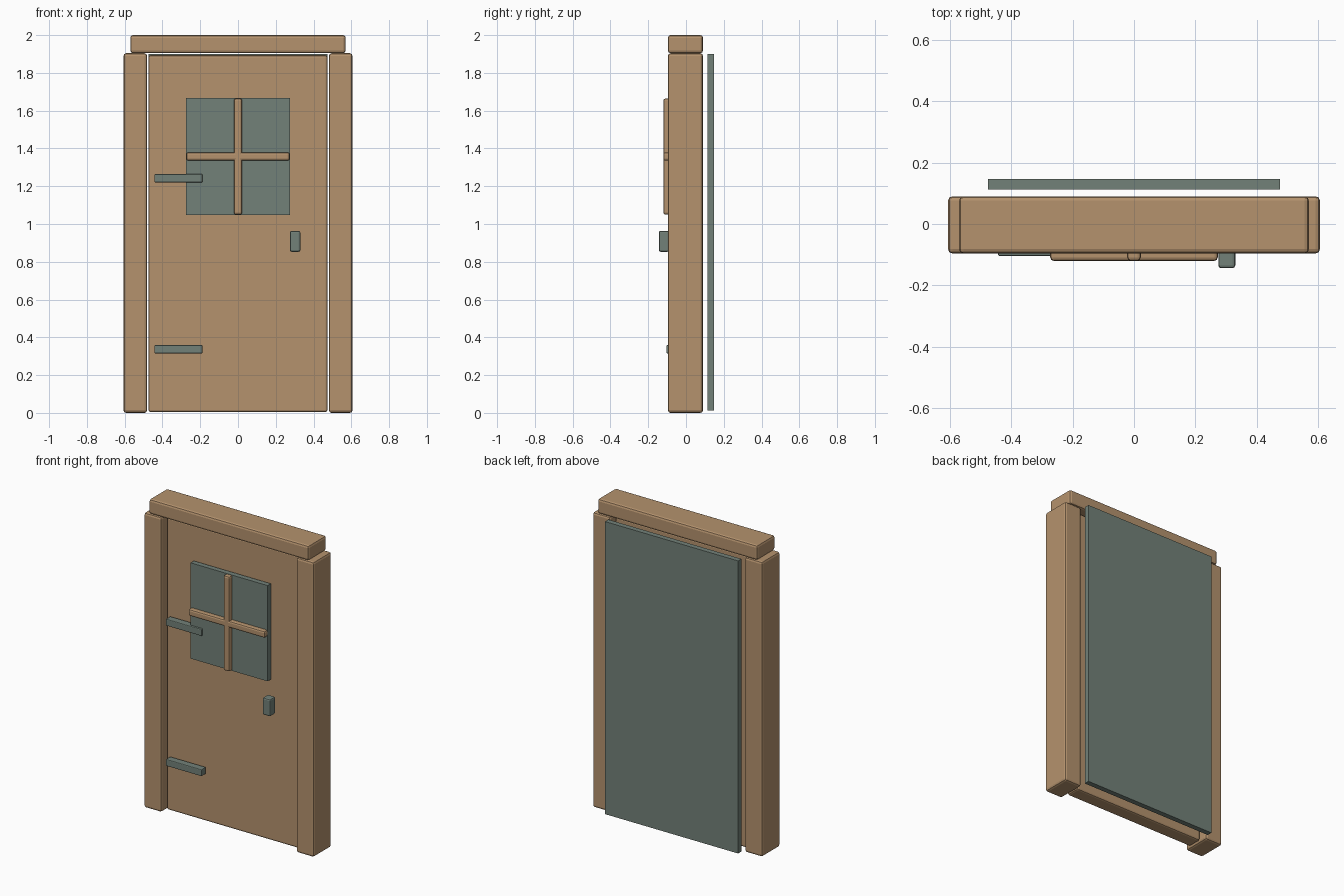
import bpy
import bmesh

if "Cube" in bpy.data.objects:
    bpy.data.objects.remove(bpy.data.objects["Cube"])


def material(name, color):
    m = bpy.data.materials.new(name)
    m.diffuse_color = (*color, 1)
    m.use_nodes = True
    m.node_tree.nodes["Principled BSDF"].inputs["Base Color"].default_value = m.diffuse_color
    return m


wood = material("tan wood", (0.46, 0.29, 0.155, 1)[:3])
slate = material("slate green", (0.17, 0.22, 0.19))


def box(name, x, y, z, mat, bevel=0.0, segments=2):
    """Box from (min, max) ranges, with optional rounded edges."""
    bm = bmesh.new()
    bmesh.ops.create_cube(bm, size=1)
    for v in bm.verts:
        for i, (lo, hi) in enumerate((x, y, z)):
            v.co[i] = hi if v.co[i] > 0 else lo
    if bevel:
        bmesh.ops.bevel(bm, geom=bm.edges[:], offset=bevel, segments=segments,
                        profile=0.5, affect='EDGES')
    mesh = bpy.data.meshes.new(name)
    bm.to_mesh(mesh)
    bm.free()
    mesh.materials.append(mat)
    ob = bpy.data.objects.new(name, mesh)
    bpy.context.collection.objects.link(ob)
    return ob


# Frame: two posts and a lintel
FRAME_Y = (-0.096, 0.09)
box("left_post", (-0.606, -0.481), FRAME_Y, (0, 1.904), wood, 0.014)
box("right_post", (0.481, 0.606), FRAME_Y, (0, 1.904), wood, 0.014)
box("lintel", (-0.57, 0.57), FRAME_Y, (1.904, 2.0), wood, 0.014)

# Recessed door leaf
box("door_leaf", (-0.474, 0.474), (-0.05, 0.045), (0.004, 1.894), wood, 0.012)

# Window pane with crossed glazing bars
box("window_pane", (-0.275, 0.275), (-0.091, -0.058), (1.048, 1.666), slate)
box("window_bar_vertical", (-0.022, 0.022), (-0.12, -0.076), (1.05, 1.664), wood, 0.011)
box("window_bar_horizontal", (-0.273, 0.273), (-0.12, -0.076), (1.335, 1.379), wood, 0.011)

# Strap hinges
for label, z in (("lower", 0.337), ("upper", 1.242)):
    box(label + "_hinge", (-0.443, -0.188), (-0.104, -0.058),
        (z - 0.022, z + 0.022), slate, 0.005)

# Door handle
box("handle", (0.275, 0.33), (-0.144, -0.088), (0.853, 0.964), slate, 0.009)

# Flat panel standing behind the door
box("back_panel", (-0.475, 0.475), (0.113, 0.147), (0.012, 1.9), slate)
